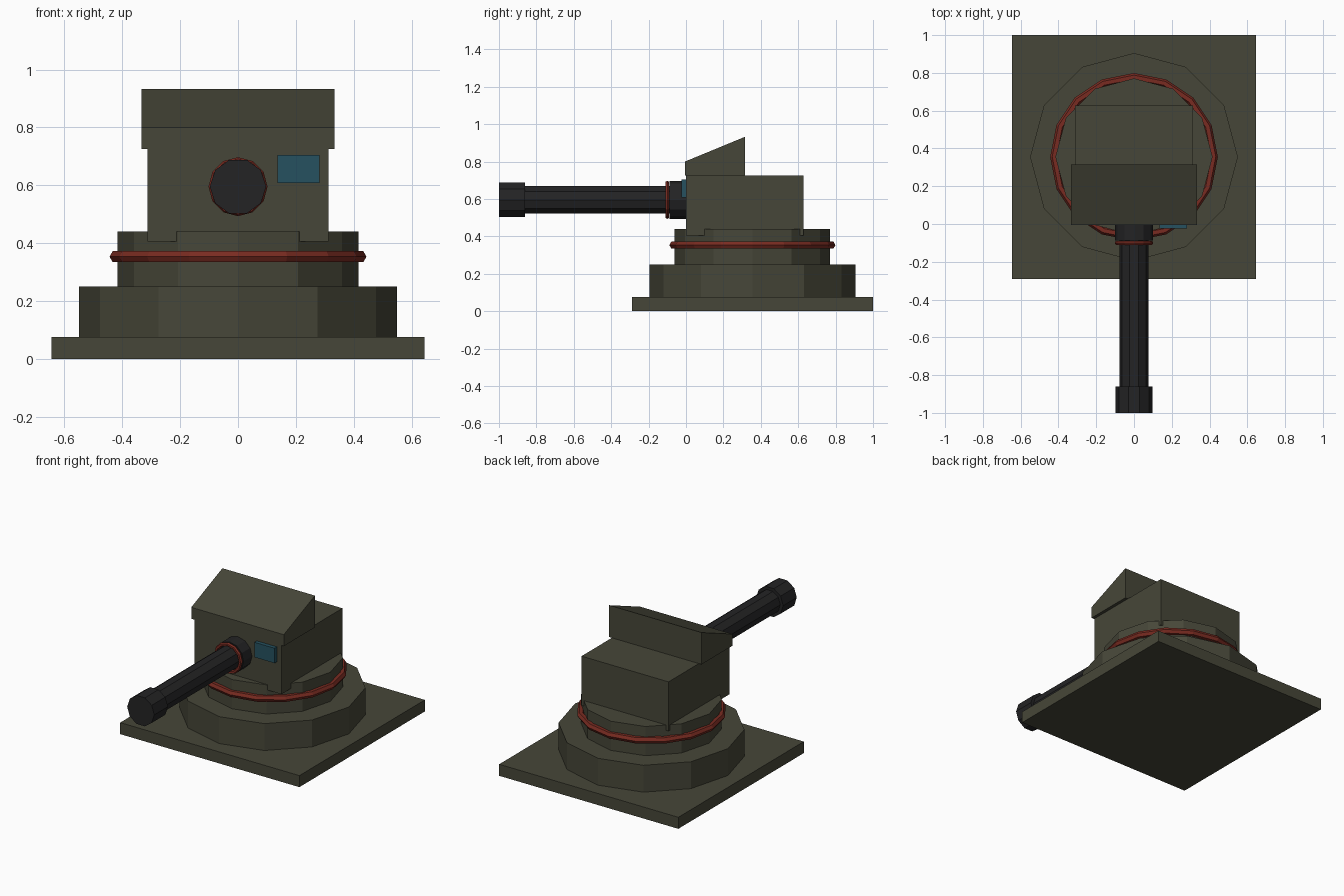
import bpy, bmesh, math
from mathutils import Matrix, Vector

if "Cube" in bpy.data.objects:
    bpy.data.objects.remove(bpy.data.objects["Cube"])


def material(name, rgb):
    m = bpy.data.materials.new(name)
    m.diffuse_color = (*rgb, 1)
    m.use_nodes = True
    m.node_tree.nodes["Principled BSDF"].inputs["Base Color"].default_value = m.diffuse_color
    return m


OLIVE = material("olive armour", (0.062, 0.062, 0.040))
RED = material("dark red trim", (0.19, 0.024, 0.015))
BLACK = material("gun black", (0.017, 0.017, 0.018))
TEAL = material("teal lens", (0.019, 0.083, 0.115))

CY = 0.355   # turret axis
GZ = 0.595   # gun axis height


def finish(name, bm, mat):
    bmesh.ops.recalc_face_normals(bm, faces=bm.faces)
    me = bpy.data.meshes.new(name)
    bm.to_mesh(me)
    bm.free()
    me.materials.append(mat)
    ob = bpy.data.objects.new(name, me)
    bpy.context.collection.objects.link(ob)
    return ob


def extrude_x(name, profile, x0, x1, mat):
    """Extrude a (y, z) profile along x."""
    bm = bmesh.new()
    f = bm.faces.new([bm.verts.new((x0, y, z)) for y, z in profile])
    r = bmesh.ops.extrude_face_region(bm, geom=[f])
    vs = [g for g in r["geom"] if isinstance(g, bmesh.types.BMVert)]
    bmesh.ops.translate(bm, verts=vs, vec=(x1 - x0, 0, 0))
    return finish(name, bm, mat)


def box(name, x0, x1, y0, y1, z0, z1, mat):
    return extrude_x(name, [(y0, z0), (y1, z0), (y1, z1), (y0, z1)], x0, x1, mat)


def lathe(name, profile, sides, frame, mat, closed=False):
    """Spin an (r, h) profile about the frame's z axis."""
    bm = bmesh.new()
    rings = []
    for r, h in profile:
        rings.append([bm.verts.new(frame @ Vector((
            r * math.cos(2 * math.pi * i / sides),
            r * math.sin(2 * math.pi * i / sides), h))) for i in range(sides)])
    n = len(rings)
    for k in range(n if closed else n - 1):
        a, b = rings[k], rings[(k + 1) % n]
        for i in range(sides):
            j = (i + 1) % sides
            bm.faces.new((a[i], a[j], b[j], b[i]))
    if not closed:
        bm.faces.new(rings[0])
        bm.faces.new(rings[-1])
    return finish(name, bm, mat)


def torus_profile(major, minor, h, sides=6):
    return [(major + minor * math.cos(2 * math.pi * i / sides),
             h + minor * math.sin(2 * math.pi * i / sides)) for i in range(sides)]


UP = Matrix.Translation((0, CY, 0))
GUN = Matrix.Translation((0, 0, GZ)) @ Matrix.Rotation(math.radians(90), 4, 'X')  # z -> -y

# Pedestal
box("base_plate", -0.645, 0.645, -0.29, 1.0, 0, 0.075, OLIVE)
lathe("lower_drum", [(0.55, 0.075), (0.55, 0.25)], 12, UP, OLIVE)
lathe("upper_drum", [(0.416, 0.25), (0.416, 0.44)], 12, UP, OLIVE)
lathe("turntable_ring", torus_profile(0.422, 0.022, 0.353), 16, UP, RED, closed=True)

# Turret housing and sloped roof
box("turret_body", -0.313, 0.313, 0.0, 0.627, 0.405, 0.725, OLIVE)
extrude_x("sloped_roof", [(-0.005, 0.725), (0.315, 0.725), (0.315, 0.932), (-0.005, 0.80)],
          -0.333, 0.333, OLIVE)
box("sight_lens", 0.136, 0.281, -0.025, 0.02, 0.608, 0.705, TEAL)

# Gun, lengths measured forward from the turret face
lathe("gun_collar", [(0.101, -0.02), (0.101, 0.087)], 12, GUN, BLACK)
lathe("collar_ring", torus_profile(0.090, 0.012, 0.10), 12, GUN, RED, closed=True)
lathe("gun_barrel", [(0.077, 0.0), (0.077, 0.87)], 10, GUN, BLACK)
lathe("muzzle", [(0.0975, 0.86), (0.0975, 1.0)], 10, GUN, BLACK)
